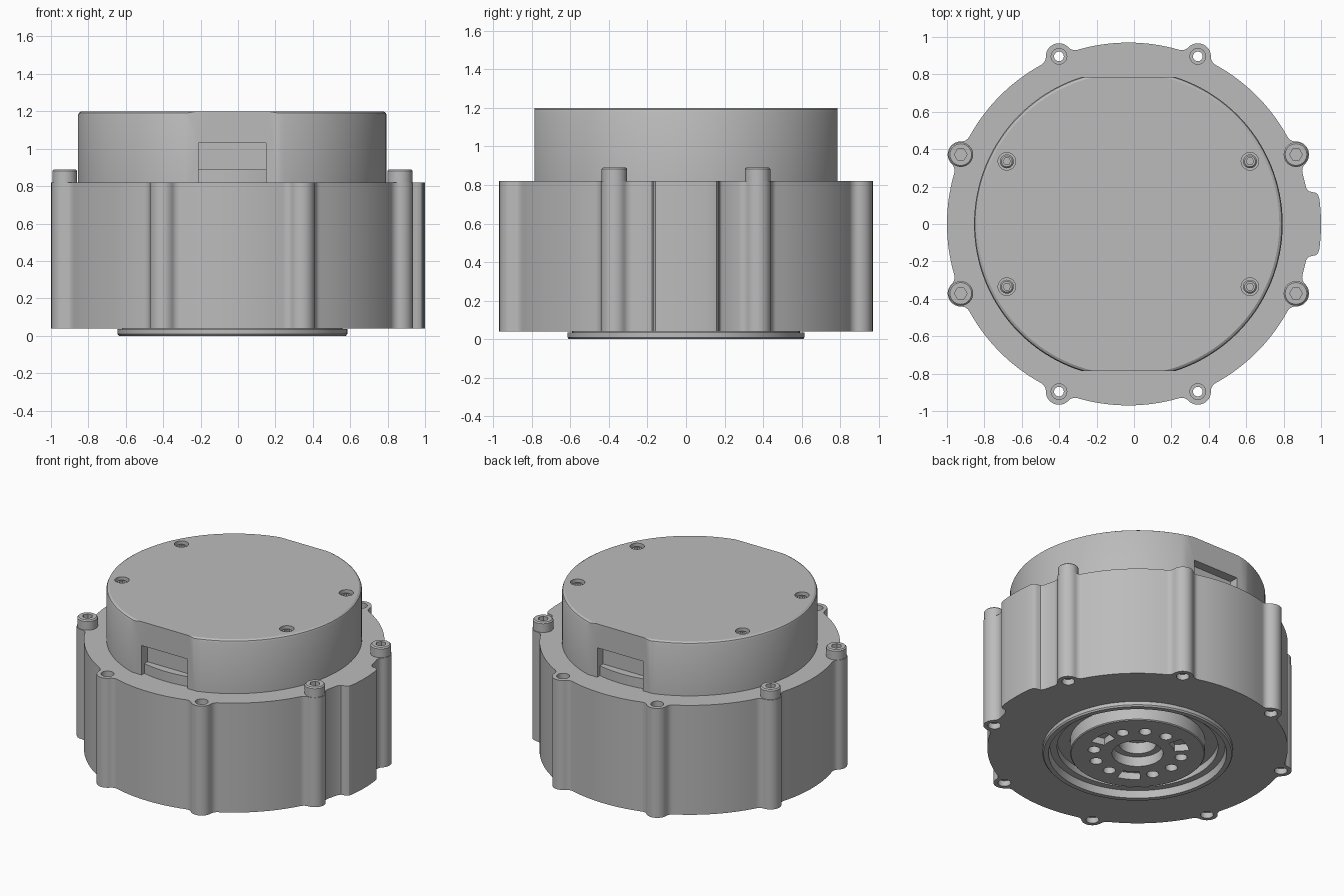
import bpy
import bmesh
from math import sin, cos, pi, radians, acos, atan2

if "Cube" in bpy.data.objects:
    bpy.data.objects.remove(bpy.data.objects["Cube"])

AXIS_X = -0.03                       # the round axis sits slightly off centre
R, LOBE, FILLET = 0.97, 0.07, 0.05   # body radius, screw lobe, blend radius
BOTTOM, DECK, TOP = 0.04, 0.82, 1.2
BOSS_ANGLES = [radians(22.5 + 45 * k) for k in range(8)]

grey = bpy.data.materials.new("machined_grey")
grey.use_nodes = True
grey.diffuse_color = (0.5, 0.5, 0.5, 1)
grey.node_tree.nodes["Principled BSDF"].inputs["Base Color"].default_value = (0.5, 0.5, 0.5, 1)


def polar(r, a):
    return (r * cos(a), r * sin(a))


def arc(centre, r, a0, a1, n):
    return [(centre[0] + r * cos(a0 + (a1 - a0) * i / n),
             centre[1] + r * sin(a0 + (a1 - a0) * i / n)) for i in range(n + 1)]


def prism(bm, outline, z0, z1):
    """Extrude a flat outline between two heights."""
    low = [bm.verts.new((x, y, z0)) for x, y in outline]
    high = [bm.verts.new((x, y, z1)) for x, y in outline]
    bm.faces.new(low[::-1])
    bm.faces.new(high)
    n = len(low)
    for i in range(n):
        j = (i + 1) % n
        bm.faces.new((low[i], low[j], high[j], high[i]))


def box(bm, x0, x1, y0, y1, z0, z1):
    prism(bm, [(x0, y0), (x1, y0), (x1, y1), (x0, y1)], z0, z1)


def lathe(bm, profile, centre=(0, 0), n=32):
    """Turn a profile of (radius, height) about a vertical axis."""
    rings = []
    for r, z in profile:
        count = n if r > 0 else 1
        rings.append([bm.verts.new((centre[0] + r * cos(2 * pi * i / n),
                                    centre[1] + r * sin(2 * pi * i / n), z))
                      for i in range(count)])
    for a, b in zip(rings, rings[1:]):
        for i in range(n):
            j = (i + 1) % n
            if len(a) == 1:
                bm.faces.new((a[0], b[i], b[j]))
            elif len(b) == 1:
                bm.faces.new((a[i], a[j], b[0]))
            else:
                bm.faces.new((a[i], a[j], b[j], b[i]))


def make(name, bm):
    bmesh.ops.recalc_face_normals(bm, faces=bm.faces)
    mesh = bpy.data.meshes.new(name)
    bm.to_mesh(mesh)
    bm.free()
    mesh.materials.append(grey)
    obj = bpy.data.objects.new(name, mesh)
    obj.location.x = AXIS_X
    bpy.context.collection.objects.link(obj)
    return obj


def finish(obj, cutter_bm=None):
    """Cut away the cutter shapes, then smooth with sharp edges kept."""
    bpy.ops.object.select_all(action='DESELECT')
    bpy.context.view_layer.objects.active = obj
    obj.select_set(True)
    if cutter_bm:
        cutter = make("cutter", cutter_bm)
        cutter.hide_render = True
        mod = obj.modifiers.new("cut", 'BOOLEAN')
        mod.operation = 'DIFFERENCE'
        mod.solver = 'EXACT'
        mod.object = cutter
        bpy.context.view_layer.update()
        bpy.ops.object.modifier_apply(modifier=mod.name)
        bpy.data.objects.remove(cutter)
    bpy.ops.object.shade_smooth_by_angle(angle=radians(30))


# Body outline: round wall, connector pad, eight blended screw lobes
swing = acos(((R + FILLET) ** 2 + R ** 2 - (LOBE + FILLET) ** 2) / (2 * R * (R + FILLET)))
blend = polar(R + FILLET, -swing)
lean = atan2(blend[1], blend[0] - R)
half = arc(blend, FILLET, pi - swing, lean + pi, 8)
lobe = half + arc((R, 0), LOBE, lean, -lean, 20)[1:-1] + [(x, -y) for x, y in half[::-1]]

pad_side = [polar(r, radians(a)) for r, a in
            ((R, -11.5), (0.98, -10.3), (1.0, -9.8), (1.015, -9.5), (1.026, -8.8))]
outline = pad_side + arc((0, 0), 1.03, radians(-7.5), radians(7.5), 8)
outline += [(x, -y) for x, y in pad_side[::-1]]
for k, t in enumerate(BOSS_ANGLES):
    outline += [(x * cos(t) - y * sin(t), x * sin(t) + y * cos(t)) for x, y in lobe]
    if k < 7:
        outline += arc((0, 0), R, t + swing, t + pi / 4 - swing, 16)[1:-1]

body = bmesh.new()
prism(body, outline, BOTTOM, DECK)
cuts = bmesh.new()
lathe(cuts, [(0, -0.1), (0.6, -0.1), (0.6, 0.18), (0, 0.18)], n=96)
for t in BOSS_ANGLES:
    stepped = [(0, -0.1), (0.042, -0.1), (0.042, 0.08), (0.026, 0.08)]
    if abs(sin(t)) > 0.5:            # open bosses are drilled right through
        stepped += [(0.026, 0.77), (0.042, 0.77), (0.042, 0.9), (0, 0.9)]
    else:
        stepped += [(0.026, 0.4), (0, 0.4)]
    lathe(cuts, stepped, polar(R, t), 24)
finish(make("body_housing", body), cuts)

# Rear cover with two flats, cable pockets and four counterbores
cover_screws = [(x, y) for x in (-0.65, 0.65) for y in (-0.335, 0.335)]
cover = bmesh.new()
lathe(cover, [(0, 0.78), (0.825, 0.78), (0.825, 1.18), (0.82, 1.192),
              (0.807, TOP), (0, TOP)], n=128)
cuts = bmesh.new()
for s in (-1, 1):
    # one T-shaped cutter per side: flat and pocket together
    flat, deep, w = s * 0.785, s * 0.72, 0.18
    box(cuts, -1, 1, flat, s * 1.1, 0.7, 1.3)
for x, y in cover_screws:
    lathe(cuts, [(0, 1.14), (0.047, 1.14), (0.047, 1.3), (0, 1.3)], (x, y), 32)
cover_obj = make("rear_cover", cover)
finish(cover_obj, cuts)
pockets = bmesh.new()
for s in (-1, 1):
    box(pockets, -0.18, 0.18, s * 0.72, s * 0.9, 0.8, 1.03)
finish(cover_obj, pockets)

# Rim that shows as a ledge inside the pockets
rim = bmesh.new()
lathe(rim, [(0, 0.79), (0.776, 0.79), (0.776, 0.89), (0, 0.89)], n=128)
finish(make("inner_rim", rim))

# Output flange: lip, groove, raised hub with centre bore
flange = bmesh.new()
lathe(flange, [(0, 0.2), (0.59, 0.2), (0.59, 0.035), (0.615, 0.035), (0.615, 0.01),
               (0.607, 0), (0.575, 0), (0.565, 0.05), (0.52, 0.05), (0.52, 0.1),
               (0.435, 0.1), (0.435, 0.006), (0.429, 0), (0.165, 0), (0.165, 0.07),
               (0.12, 0.07), (0.12, 0.15), (0, 0.15)], n=96)
cuts = bmesh.new()
for k in range(12):
    t = radians(30 * k)
    if k % 4:
        lathe(cuts, [(0, -0.1), (0.04, -0.1), (0.04, 0.07), (0, 0.07)], polar(0.285, t), 24)
    else:
        d = radians(13)
        window = arc((0, 0), 0.24, t - d, t + d, 6) + arc((0, 0), 0.335, t + d, t - d, 6)
        prism(cuts, window, -0.1, 0.05)
finish(make("output_flange", flange), cuts)


# Socket head screws
def screws(name, places, r, z0, z1, socket):
    heads, sockets = bmesh.new(), bmesh.new()
    for p in places:
        lathe(heads, [(0, z0), (r, z0), (r, z1 - 0.008), (r - 0.008, z1), (0, z1)], p, 32)
        lathe(sockets, [(0, z1 - 0.035), (socket, z1 - 0.035), (socket, z1 + 0.1),
                        (0, z1 + 0.1)], p, 6)
    finish(make(name, heads), sockets)


screws("deck_screws", [polar(R, t) for t in BOSS_ANGLES if abs(sin(t)) < 0.5],
       0.066, 0.8, 0.89, 0.034)
screws("cover_screws", cover_screws, 0.037, 1.12, 1.185, 0.02)
